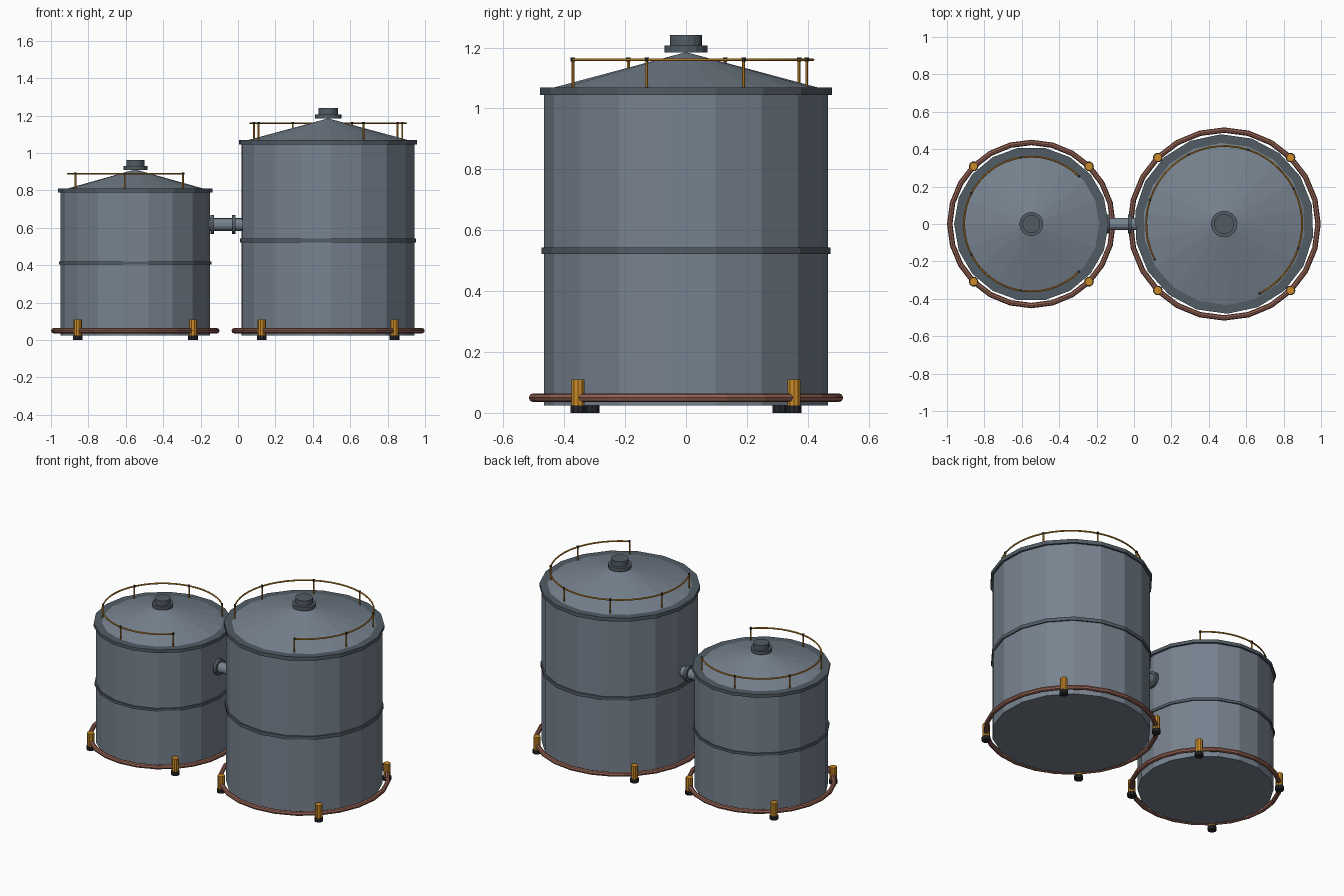
import bpy
import math
from math import sin, cos, pi, radians
from mathutils import Matrix, Vector

if "Cube" in bpy.data.objects:
    bpy.data.objects.remove(bpy.data.objects["Cube"])


def material(name, rgb):
    m = bpy.data.materials.new(name)
    m.diffuse_color = (*rgb, 1)
    m.use_nodes = True
    m.node_tree.nodes["Principled BSDF"].inputs["Base Color"].default_value = m.diffuse_color
    return m


STEEL = material("steel_grey", (0.185, 0.225, 0.275))
DARK_STEEL = material("dark_steel", (0.085, 0.108, 0.13))
COPPER = material("copper_red", (0.29, 0.12, 0.085))
AMBER = material("amber", (0.60, 0.26, 0.02))
BLACK = material("black", (0.018, 0.019, 0.022))


def make(name, verts, faces, mat, matrix=Matrix()):
    me = bpy.data.meshes.new(name)
    me.from_pydata([matrix @ Vector(v) for v in verts], [], faces)
    me.materials.append(mat)
    ob = bpy.data.objects.new(name, me)
    bpy.context.collection.objects.link(ob)
    return ob


def lathe(name, profile, sides, mat, matrix=Matrix()):
    """Turn an (r, z) profile, listed bottom to top, around z with closed ends."""
    verts, rings = [], []
    for r, z in profile:
        n = sides if r > 0 else 1
        rings.append([len(verts) + i % n for i in range(sides)])
        verts += [(r * cos(2 * pi * i / sides), r * sin(2 * pi * i / sides), z) for i in range(n)]
    faces = []
    for a, b in zip(rings, rings[1:]):
        for i in range(sides):
            j = (i + 1) % sides
            f = [a[i], a[j], b[j], b[i]]
            faces.append(f[:3] if b[i] == b[j] else f)
    faces.append(rings[0][::-1])
    if profile[-1][0] > 0:
        faces.append(rings[-1])
    return make(name, verts, faces, mat, matrix)


def cylinder(name, r, z0, z1, sides, mat, matrix=Matrix()):
    return lathe(name, [(r, z0), (r, z1)], sides, mat, matrix)


def arc_tube(name, radius, tube, start, sweep, segs, sides, mat, matrix):
    """Round tube following a horizontal arc; a full sweep closes into a ring."""
    closed = sweep >= 360
    rows = segs if closed else segs + 1
    verts = []
    for k in range(rows):
        a = radians(start + sweep * k / segs)
        for s in range(sides):
            t = 2 * pi * s / sides
            r = radius + tube * cos(t)
            verts.append((r * cos(a), r * sin(a), tube * sin(t)))
    faces = []
    for k in range(segs):
        for s in range(sides):
            n, u = (k + 1) % rows, (s + 1) % sides
            faces.append([k * sides + s, n * sides + s, n * sides + u, k * sides + u])
    if not closed:
        faces.append(list(range(sides))[::-1])
        faces.append([(rows - 1) * sides + s for s in range(sides)])
    return make(name, verts, faces, mat, matrix)


def move(x, y, z):
    return Matrix.Translation((x, y, z))


def tank(tag, x, turn, r, top, apex, rim, band, rim_r, band_r, cap, ring_r, rail_r, rail_z, posts):
    base = move(x, 0, 0)
    spun = base @ Matrix.Rotation(radians(turn), 4, 'Z')
    # shell with conical roof
    lathe(tag + "_shell", [(r, 0.025), (r, top), (0, apex)], 18, STEEL, spun)
    # eaves rim and middle band
    cylinder(tag + "_rim", rim_r, rim[0], rim[1], 18, DARK_STEEL, spun)
    cylinder(tag + "_band", band_r, band[0], band[1], 18, DARK_STEEL, spun)
    # roof above the rim plate
    k = (apex - rim[1]) / (apex - top)
    lathe(tag + "_roof", [(r * k, rim[1]), (0, apex)], 18, STEEL, spun)
    # roof hatch
    (r1, r2), (z0, z1, z2) = cap
    cylinder(tag + "_hatch_flange", r1, z0, z1, 16, DARK_STEEL, spun)
    cylinder(tag + "_hatch_lid", r2, z1, z2, 16, DARK_STEEL, spun)
    # ground ring with clamps and feet
    arc_tube(tag + "_ground_ring", ring_r, 0.0145, 0, 360, 24, 8, COPPER, base @ move(0, 0, 0.05))
    for i in range(4):
        a = radians(45 + 90 * i)
        spot = base @ move(ring_r * cos(a), ring_r * sin(a), 0)
        cylinder(f"{tag}_clamp_{i}", 0.022, 0.024, 0.11, 10, AMBER, spot)
        cylinder(f"{tag}_foot_{i}", 0.026, 0, 0.025, 10, BLACK, spot)
    # open guard rail, posts and post caps
    arc_tube(tag + "_guard_rail", rail_r, 0.005, 45, 270, 36, 6, AMBER, spun @ move(0, 0, rail_z))
    foot_z = apex - (apex - top) * rail_r / r - 0.005
    for i in range(posts):
        a = radians(45 + 270 * i / (posts - 1))
        spot = spun @ move(rail_r * cos(a), rail_r * sin(a), 0)
        cylinder(f"{tag}_rail_post_{i}", 0.005, foot_z, rail_z, 6, AMBER, spot)
        cylinder(f"{tag}_post_cap_{i}", 0.0075, rail_z - 0.006, rail_z + 0.007, 6, BLACK, spot)


tank("small_tank", -0.549, 0, 0.40, 0.80, 0.912, (0.789, 0.810), (0.403, 0.420), 0.413, 0.408,
     ((0.064, 0.048), (0.910, 0.931, 0.963)), 0.436, 0.36, 0.89, 6)
tank("large_tank", 0.482, -108, 0.467, 1.06, 1.185, (1.045, 1.069), (0.522, 0.544), 0.48, 0.475,
     ((0.071, 0.053), (1.184, 1.207, 1.242)), 0.502, 0.417, 1.16, 7)

# connecting pipe with two flanges, laid along x
along_x = move(0, 0, 0.618) @ Matrix.Rotation(pi / 2, 4, 'Y')
cylinder("link_pipe", 0.034, -0.17, 0.04, 14, STEEL, along_x)
for side, c in (("left", -0.137), ("right", -0.023)):
    cylinder("pipe_flange_" + side, 0.051, c - 0.01, c + 0.01, 14, DARK_STEEL, along_x)
